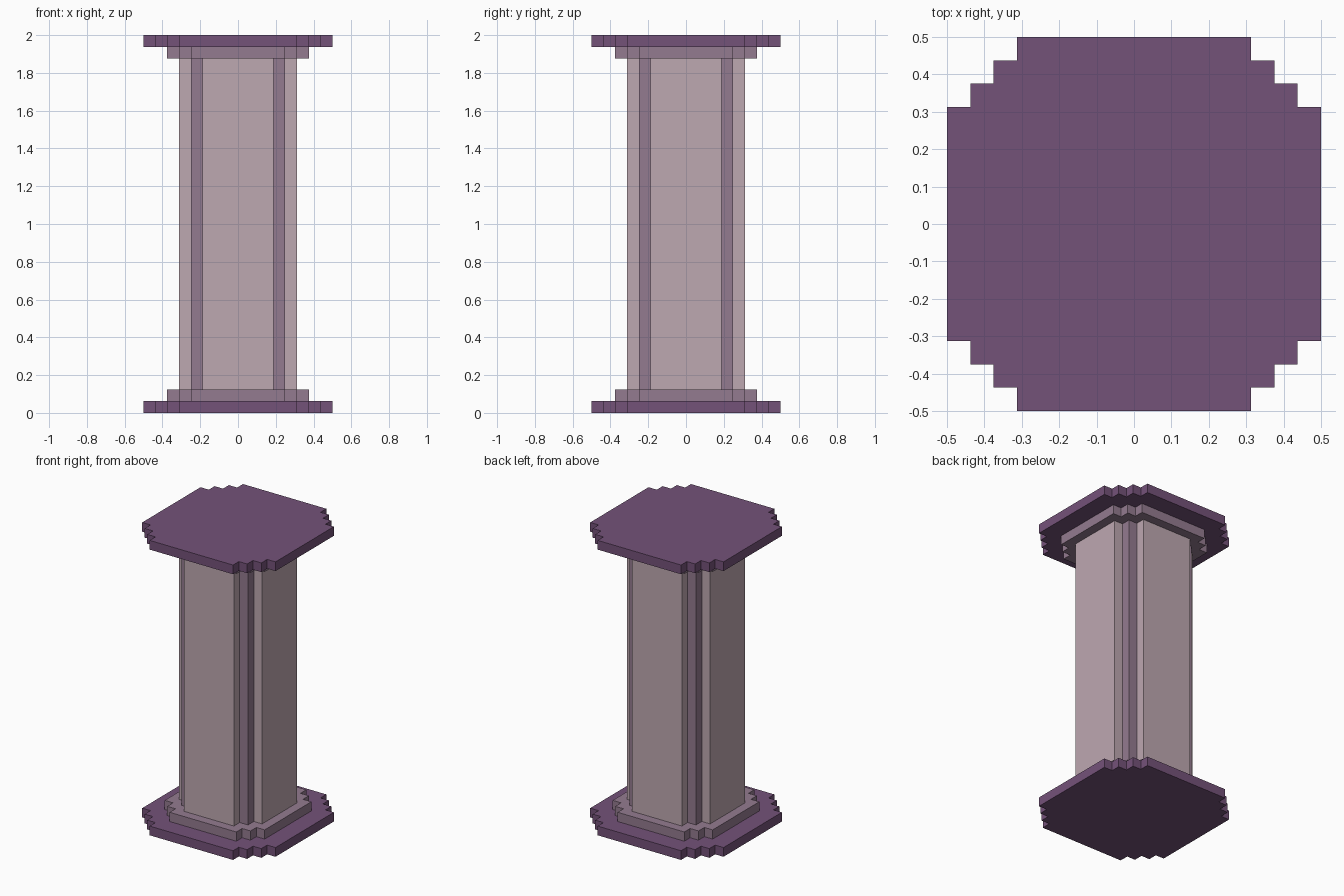
import bpy, bmesh

if "Cube" in bpy.data.objects:
    bpy.data.objects.remove(bpy.data.objects["Cube"])

U = 1 / 16  # one step of the stepped outline


def material(name, srgb):
    lin = [((c / 255 + 0.055) / 1.055) ** 2.4 for c in srgb]
    m = bpy.data.materials.new(name)
    m.diffuse_color = (*lin, 1)
    m.use_nodes = True
    m.node_tree.nodes["Principled BSDF"].inputs["Base Color"].default_value = m.diffuse_color
    return m


plum = material("dark plum", (116, 82, 121))
mauve = material("mauve", (148, 123, 144))
pink = material("dusty pink", (190, 168, 177))


def outline(half, steps):
    """Square of given half width (in steps) with staircase corners, counter-clockwise."""
    quarter = []
    for i in range(steps + 1):
        quarter.append((half - i, half - steps + i))
        if i < steps:
            quarter.append((half - i - 1, half - steps + i))
    pts = []
    for _ in range(4):
        pts += quarter
        quarter = [(-y, x) for x, y in quarter]
    return [(x * U, y * U) for x, y in pts]


def prism(name, half, steps, z0, z1, mats):
    bm = bmesh.new()
    pts = outline(half, steps)
    low = [bm.verts.new((x, y, z0)) for x, y in pts]
    high = [bm.verts.new((x, y, z1)) for x, y in pts]
    bm.faces.new(low[::-1])
    bm.faces.new(high)
    n = len(pts)
    for i in range(n):
        j = (i + 1) % n
        bm.faces.new((low[i], low[j], high[j], high[i]))
    # with two colours, the recessed corner post takes the second one
    if len(mats) > 1:
        for f in bm.faces:
            c = f.calc_center_median()
            f.material_index = 0 if max(abs(c.x), abs(c.y)) > 4.2 * U else 1
    me = bpy.data.meshes.new(name)
    bm.to_mesh(me)
    bm.free()
    for m in mats:
        me.materials.append(m)
    ob = bpy.data.objects.new(name, me)
    bpy.context.collection.objects.link(ob)
    return ob


# wide slabs and smaller steps at both ends
prism("base_slab", 8, 3, 0, U, [plum])
prism("base_step", 6, 2, U, 2 * U, [mauve])
prism("capital_step", 6, 2, 2 - 2 * U, 2 - U, [mauve])
prism("capital_slab", 8, 3, 2 - U, 2, [plum])

# column shaft with mauve corner posts between pink faces
prism("shaft", 5, 2, 2 * U, 2 - 2 * U, [pink, mauve])
